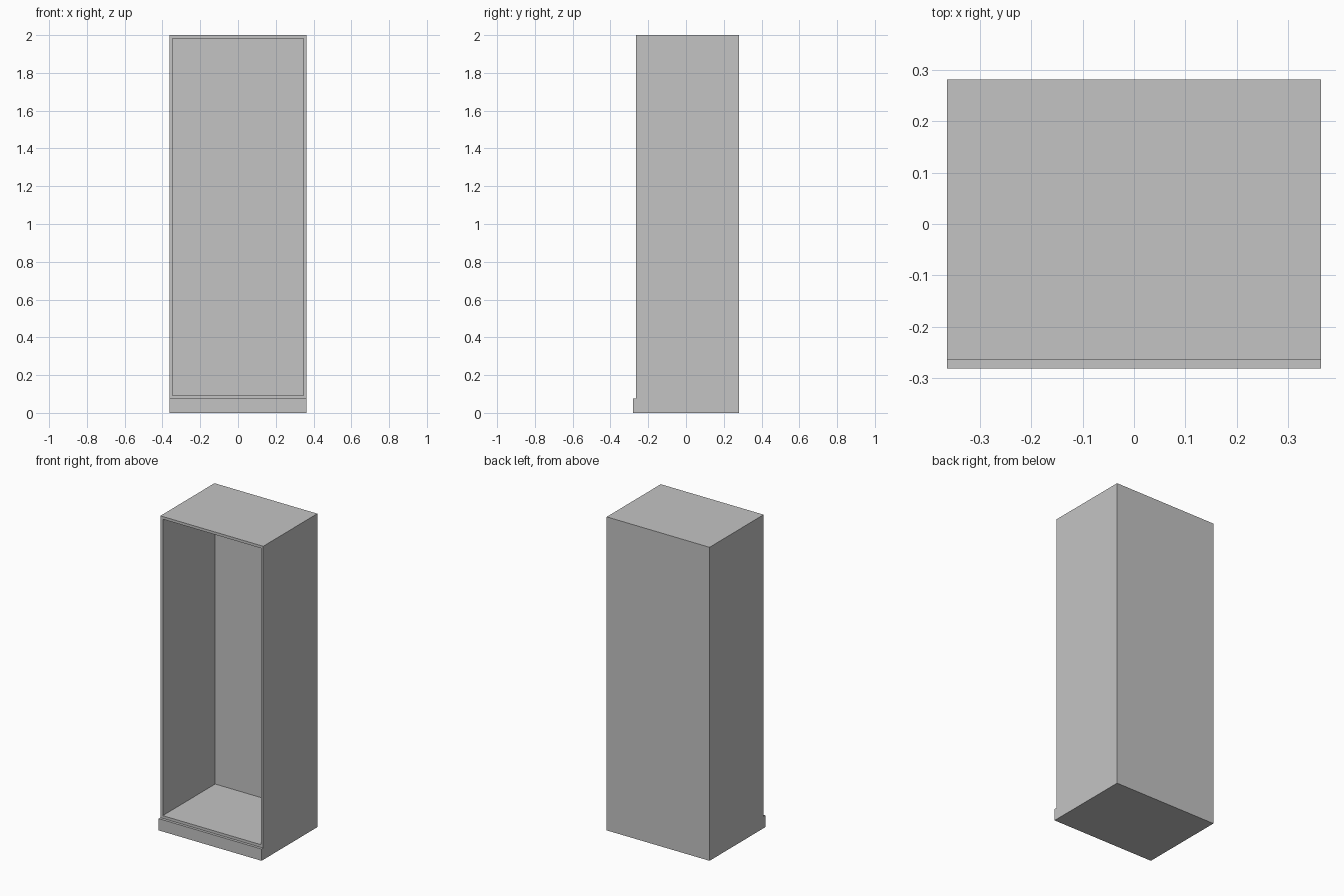
import bpy
import bmesh
from mathutils import Vector

default = bpy.data.objects.get("Cube")
if default:
    bpy.data.objects.remove(default, do_unlink=True)

HALF_W, HALF_D, HEIGHT = 0.363, 0.281, 2.0
PLINTH_H = 0.075
BOARD = 0.017               # board thickness, also the plinth's projection
FRONT = -HALF_D + BOARD

# Material
grey = bpy.data.materials.new("plain grey")
grey.use_nodes = True
colour = (0.55, 0.55, 0.55, 1.0)
grey.diffuse_color = colour
grey.node_tree.nodes["Principled BSDF"].inputs["Base Color"].default_value = colour

# Side profile (y, z): tall case with a projecting plinth at the foot
profile = [(-HALF_D, 0), (HALF_D, 0), (HALF_D, HEIGHT),
           (FRONT, HEIGHT), (FRONT, PLINTH_H), (-HALF_D, PLINTH_H)]

bm = bmesh.new()
side = bm.faces.new([bm.verts.new((-HALF_W, y, z)) for y, z in profile])
swept = bmesh.ops.extrude_face_region(bm, geom=[side])["geom"]
bmesh.ops.translate(bm, vec=(2 * HALF_W, 0, 0),
                    verts=[v for v in swept if isinstance(v, bmesh.types.BMVert)])
bmesh.ops.recalc_face_normals(bm, faces=bm.faces)

# Open compartment: inset the case front, then push it back to the rear board
front = next(f for f in bm.faces
             if f.normal.y < -0.9 and f.calc_center_median().z > PLINTH_H)
bmesh.ops.inset_individual(bm, faces=[front], thickness=BOARD, use_even_offset=True)
pushed = bmesh.ops.extrude_discrete_faces(bm, faces=[front])["faces"][0]
depth = HALF_D - BOARD - FRONT
bmesh.ops.translate(bm, vec=Vector((0, depth, 0)), verts=pushed.verts)
bmesh.ops.recalc_face_normals(bm, faces=bm.faces)

mesh = bpy.data.meshes.new("cabinet_case")
bm.to_mesh(mesh)
bm.free()
mesh.materials.append(grey)
case = bpy.data.objects.new("cabinet_case", mesh)
bpy.context.collection.objects.link(case)
